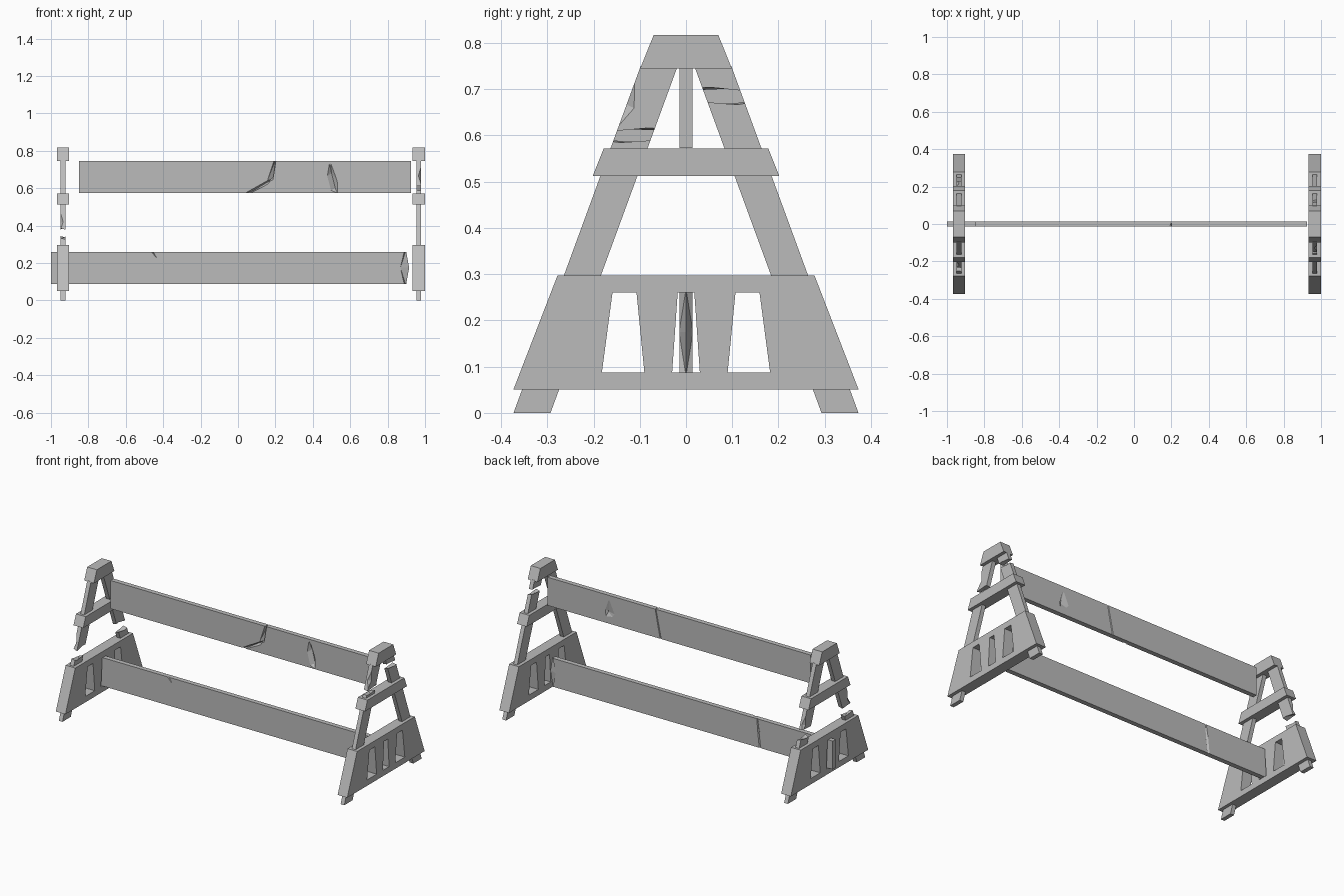
import bpy, bmesh
from mathutils import Vector

if "Cube" in bpy.data.objects:
    bpy.data.objects.remove(bpy.data.objects["Cube"])

grey = bpy.data.materials.new("weathered grey")
grey.diffuse_color = (0.5, 0.5, 0.5, 1)
grey.use_nodes = True
grey.node_tree.nodes["Principled BSDF"].inputs["Base Color"].default_value = grey.diffuse_color


def hull(name, pts):
    """Convex solid around a handful of points."""
    bm = bmesh.new()
    for p in pts:
        bm.verts.new(p)
    res = bmesh.ops.convex_hull(bm, input=bm.verts[:])
    junk = [v for v in bm.verts if not v.link_faces]
    bmesh.ops.delete(bm, geom=junk, context='VERTS')
    bmesh.ops.dissolve_limit(bm, angle_limit=0.01, verts=bm.verts[:], edges=bm.edges[:])
    bmesh.ops.recalc_face_normals(bm, faces=bm.faces[:])
    me = bpy.data.meshes.new(name)
    bm.to_mesh(me)
    bm.free()
    me.materials.append(grey)
    ob = bpy.data.objects.new(name, me)
    bpy.context.collection.objects.link(ob)
    return ob


def cut(ob, *cutters):
    """Subtract solids from a part, then discard them."""
    bpy.context.view_layer.objects.active = ob
    for c in cutters:
        m = ob.modifiers.new("cut", 'BOOLEAN')
        m.operation, m.solver, m.object = 'DIFFERENCE', 'EXACT', c
        bpy.ops.object.modifier_apply(modifier=m.name)
        bpy.data.objects.remove(c)


def slab(name, cx, half_x, quad):
    """Prism along x from a (y, z) outline."""
    return hull(name, [(cx + s * half_x, y, z) for s in (-1, 1) for y, z in quad])


def trapezoid(z0, z1, w0, w1, c0=0, c1=0):
    return [(c0 - w0, z0), (c0 + w0, z0), (c1 + w1, z1), (c1 - w1, z1)]


def leg_outer(z):
    return 0.373 - 0.368 * z


def leg_break(cx, s, zc, gap):
    """Jagged wedge that snaps a leg; s is the leg's side in y."""
    o, i = leg_outer(zc) + 0.03, leg_outer(zc) - 0.11
    m = (o + i) / 2
    pts = [(-.03, o, -.2), (-.03, o, .5), (.03, o, -.5), (.03, o, .2),
           (-.03, i, -.5), (-.03, i, .3), (.03, i, -.1), (.03, i, .7),
           (0, m, -.7), (0, m, .6)]
    return hull("break", [(cx + x, s * y, zc + z * gap) for x, y, z in pts])


def leg_chip(cx, s, z0, z1, side):
    """Long splinter missing from a leg's outer corner."""
    zm = (z0 + z1) / 2
    pts = [(cx + side * .016, s * (leg_outer(z) + .006), z) for z in (z0, z1)]
    pts += [(cx - side * .008, s * (leg_outer(zm) + .01), zm),
            (cx + side * .03, s * (leg_outer(zm) - .035), zm - .02),
            (cx + side * .03, s * (leg_outer(zm) + .03), zm)]
    return hull("chip", pts)


# End frames: slotted base, middle rail, cap and splayed legs
for label, cx in (("left", -0.936), ("right", 0.966)):
    base = slab(label + "_base", cx, 0.0325, trapezoid(.051, .297, .373, .278))
    slots = [slab("slot", cx, .1, trapezoid(.087, .26, .03, .018))]
    for s in (-1, 1):
        slots.append(slab("slot", cx, .1, trapezoid(.087, .26, .046, .026, s * .136, s * .133)))
    cut(base, *slots)
    slab(label + "_middle_rail", cx, 0.0325, trapezoid(.512, .572, .202, .178))
    slab(label + "_cap", cx, 0.0325, trapezoid(.745, .817, .099, .07))
    for side, s in (("front", -1), ("back", 1)):
        leg = slab(f"{label}_{side}_leg", cx, 0.0125,
                   trapezoid(0, .75, .04, .04, s * .333, s * .058))
        if label == "left":
            cut(leg, leg_break(cx, s, .355 if s < 0 else .365, .055),
                leg_chip(cx, s, .36, .49, -1))
        elif s < 0:
            cut(leg, leg_break(cx, s, .60, .025), leg_chip(cx, s, .6, .74, 1))
        else:
            cut(leg, leg_break(cx, s, .685, .03))

# Upper plank with a slanted split and a deep notch
Y = 0.0145
upper = hull("upper_plank", [(x, y, z) for x in (-.85, .925) for y in (-Y, Y) for z in (.573, .745)])
cut(upper,
    # lower arm and upper arm of the split
    hull("split", [(.02, -.02, .565), (.05, -.02, .565), (.18, -.02, .655), (.16, -.02, .62),
                   (.17, .008, .64), (.08, .004, .585)]),
    hull("split", [(.15, -.02, .625), (.185, -.02, .64), (.195, -.02, .76), (.205, -.02, .76),
                   (.19, .006, .66), (.2, .006, .75)]),
    # hairline on the back
    hull("split", [(.19, .02, .76), (.2, .02, .76), (.15, .02, .565), (.165, .02, .565),
                   (.2, .009, .76), (.16, .009, .565)]),
    # notch, front and back
    hull("notch", [(.485, -.02, .75), (.495, -.02, .75), (.47, -.02, .66), (.535, -.02, .64),
                   (.49, -.02, .585), (.535, -.02, .565), (.52, .002, .6), (.5, .002, .68)]),
    hull("notch", [(.5, .02, .75), (.51, .02, .75), (.45, .02, .64), (.54, .02, .66),
                   (.47, .02, .61), (.535, .02, .6), (.52, .003, .64)]))

# Lower plank with a snapped, pointed end and a small crack
lower = hull("lower_plank", [(x, y, z) for x in (-1, .915) for y in (-Y, Y) for z in (.087, .26)])
ends = []
for s in (-1, 1):
    for z in (.08, .267):
        ends.append(hull("snap", [(.868, s * .015, .175), (.915, 0, .175), (.89, s * .015, z),
                                  (.898, 0, z), (.95, s * .03, .175), (.95, s * .03, z),
                                  (.95, 0, z), (.95, 0, .175), (.87, s * .03, .175), (.89, s * .03, z)]))
cut(lower, *ends,
    hull("crack", [(-.475, -.02, .265), (-.455, -.02, .265), (-.415, -.02, .198),
                   (-.46, -.006, .265)]),
    hull("crack", [(-.50, .02, .265), (-.485, .02, .265), (-.53, .02, .08), (-.50, .02, .08),
                   (-.49, .009, .265), (-.51, .009, .08)]))
